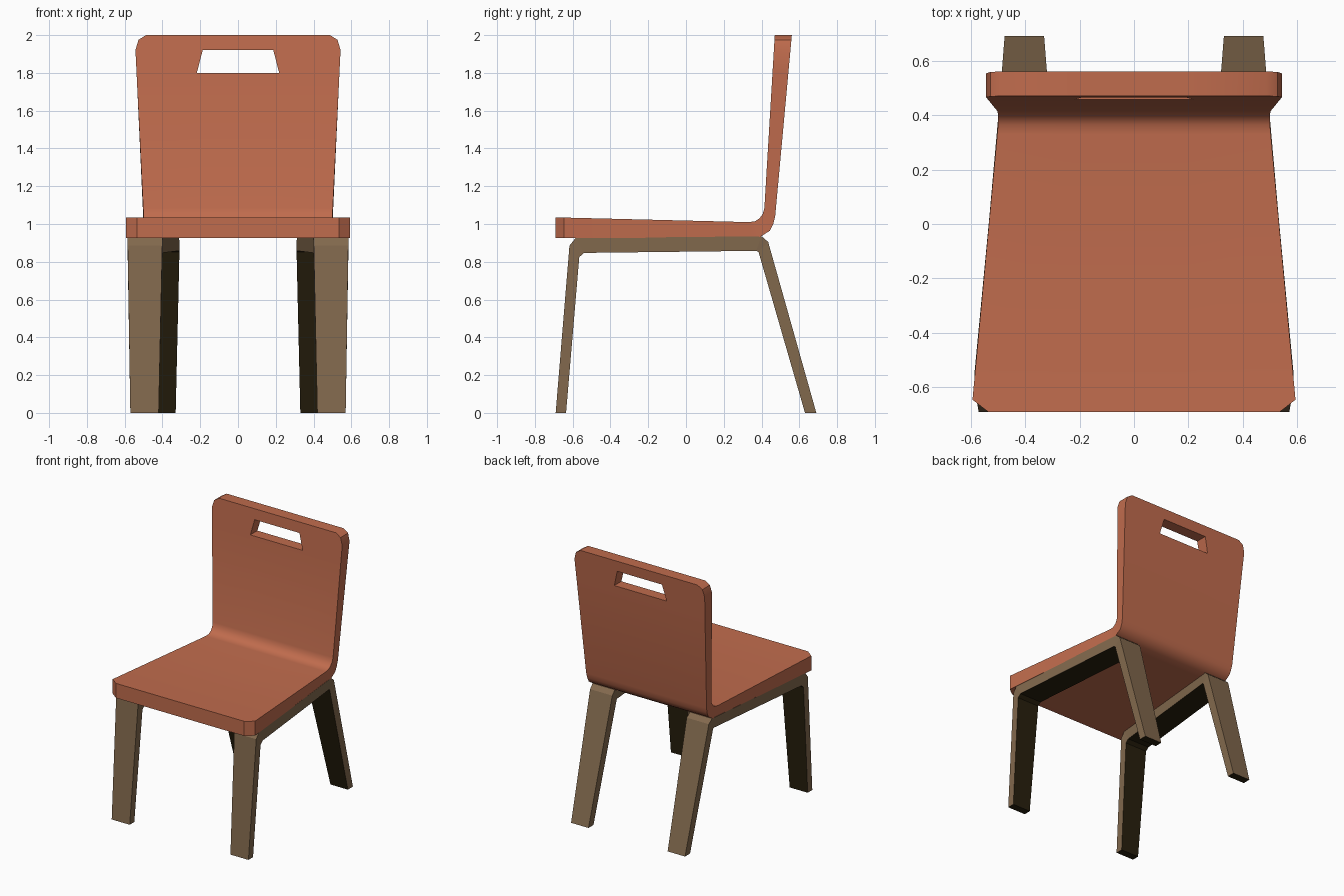
import bpy, bmesh, math

if "Cube" in bpy.data.objects:
    bpy.data.objects.remove(bpy.data.objects["Cube"])


def material(name, rgb):
    m = bpy.data.materials.new(name)
    m.diffuse_color = (*rgb, 1)
    m.use_nodes = True
    m.node_tree.nodes["Principled BSDF"].inputs["Base Color"].default_value = m.diffuse_color
    return m


terracotta = material("terracotta", (0.53, 0.150, 0.075))
wood = material("brown wood", (0.225, 0.142, 0.075))
dark = material("dark underside", (0.021, 0.014, 0.004))


def finish(bm, name, mats, smooth=None):
    bmesh.ops.recalc_face_normals(bm, faces=bm.faces)
    me = bpy.data.meshes.new(name)
    bm.to_mesh(me)
    bm.free()
    ob = bpy.data.objects.new(name, me)
    bpy.context.collection.objects.link(ob)
    for m in mats:
        me.materials.append(m)
    if smooth:
        bpy.ops.object.select_all(action='DESELECT')
        ob.select_set(True)
        bpy.context.view_layer.objects.active = ob
        bpy.ops.object.shade_smooth_by_angle(angle=math.radians(smooth))
    return ob


def sweep(bm, stations, hole=None):
    """Loft a slab. Station: outer (y,z), inner (y,z), list of x columns.
    Faces of the inner side and the two ends get material 1."""
    rows = [([bm.verts.new((x, *o)) for x in xs],
             [bm.verts.new((x, *i)) for x in xs]) for o, i, xs in stations]
    n = len(stations[0][2])
    for k in range(len(rows) - 1):
        (o0, i0), (o1, i1) = rows[k], rows[k + 1]
        for c in range(n - 1):
            if (k, c) == hole:
                # walls of the opening
                for a, b in ((0, 0), (1, 1)):
                    p, q = (o0[c], i0[c]) if a == 0 else (o1[c], i1[c])
                    r, s = (o0[c + 1], i0[c + 1]) if b == 0 else (o1[c + 1], i1[c + 1])
                    bm.faces.new((p, r, s, q))
                for d in (c, c + 1):
                    bm.faces.new((o0[d], o1[d], i1[d], i0[d]))
                continue
            bm.faces.new((o0[c], o0[c + 1], o1[c + 1], o1[c]))
            bm.faces.new((i0[c], i1[c], i1[c + 1], i0[c + 1])).material_index = 1
        for d in (0, n - 1):
            bm.faces.new((o0[d], o1[d], i1[d], i0[d]))
    for o, i in (rows[0], rows[-1]):
        for c in range(n - 1):
            bm.faces.new((o[c], o[c + 1], i[c + 1], i[c])).material_index = 1


def cols(w, h=0.2):
    return [-w, -h, h, w]


# seat and backrest: one bent sheet with a handle opening
st = [((-0.69, 0.925), (-0.69, 1.035), cols(0.535)),
      ((-0.645, 0.925), (-0.645, 1.034), cols(0.593)),
      ((0.33, 0.93), (0.33, 1.01), cols(0.502)),
      ((0.39, 0.93), (0.365, 1.014), cols(0.499)),
      ((0.445, 0.965), (0.39, 1.03), cols(0.499)),
      ((0.462, 1.0), (0.407, 1.055), cols(0.5)),
      ((0.472, 1.04), (0.415, 1.085), cols(0.502))]
for z, w, h in ((1.8, 0.537, 0.218), (1.92, 0.543, 0.187),
                (1.975, 0.527, 0.187), (2.0, 0.487, 0.187)):
    st.append(((0.472 + (z - 1.04) * 0.092, z), (0.415 + (z - 1.085) * 0.06, z), cols(w, h)))
bm = bmesh.new()
sweep(bm, st, hole=(7, 1))
for f in bm.faces:
    f.material_index = 0
finish(bm, "seat_and_backrest", [terracotta], 35)

# leg frames: bent bars, brown outside, dark inner faces and feet
path = [((-0.69, 0), (-0.635, 0), 0.42, 0.57),
        ((-0.617, 0.885), (-0.565, 0.825), 0.401, 0.584),
        ((-0.585, 0.925), (-0.54, 0.847), 0.40, 0.585),
        ((0.40, 0.935), (0.372, 0.858), 0.313, 0.498),
        ((0.435, 0.905), (0.384, 0.852), 0.31, 0.495),
        ((0.69, 0), (0.63, 0), 0.33, 0.475)]
for side, s in (("right", 1), ("left", -1)):
    bm = bmesh.new()
    sweep(bm, [(o, i, [s * a, s * b]) for o, i, a, b in path])
    finish(bm, side + "_leg_frame", [wood, dark])
